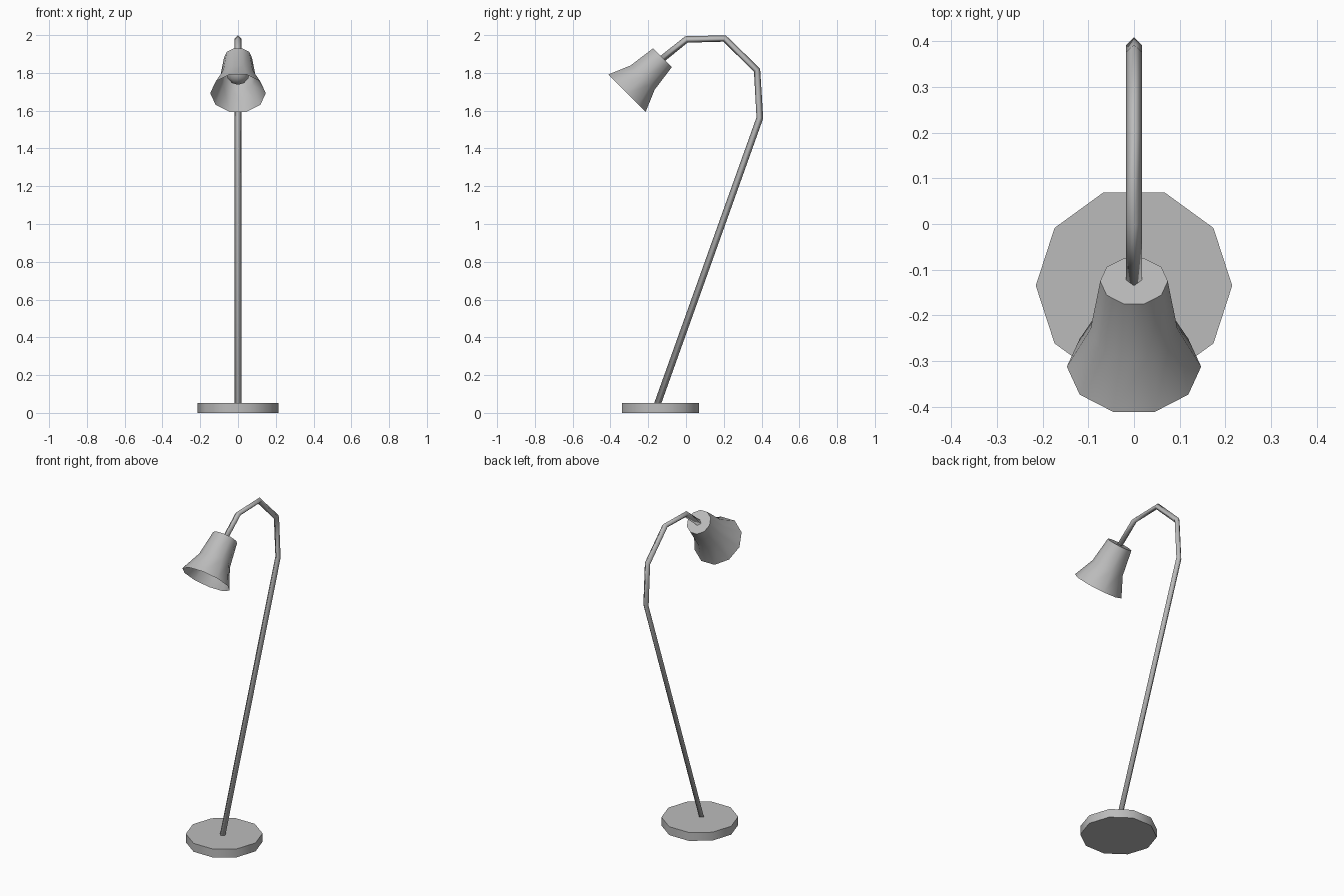
import bpy, bmesh, math
from mathutils import Vector, Matrix

cube = bpy.data.objects.get("Cube")
if cube:
    bpy.data.objects.remove(cube)

grey = bpy.data.materials.new("light grey")
grey.use_nodes = True
colour = (0.5, 0.5, 0.5, 1)
grey.diffuse_color = colour
grey.node_tree.nodes["Principled BSDF"].inputs["Base Color"].default_value = colour


def finish(name, bm, smooth_angle=None):
    bmesh.ops.recalc_face_normals(bm, faces=bm.faces)
    mesh = bpy.data.meshes.new(name)
    bm.to_mesh(mesh)
    bm.free()
    mesh.materials.append(grey)
    obj = bpy.data.objects.new(name, mesh)
    bpy.context.collection.objects.link(obj)
    if smooth_angle:
        bpy.ops.object.select_all(action='DESELECT')
        obj.select_set(True)
        bpy.context.view_layer.objects.active = obj
        bpy.ops.object.shade_smooth_by_angle(angle=math.radians(smooth_angle))
    return obj


def loft(rings, close_start=True, close_end=True):
    """Rings are (centre, side axis, up axis, radius, sides)."""
    bm = bmesh.new()
    loops = []
    for centre, side, up, radius, count in rings:
        angles = [math.tau * i / count for i in range(count)]
        loops.append([bm.verts.new(centre + radius * (side * math.cos(a) + up * math.sin(a)))
                      for a in angles])
    for low, high in zip(loops, loops[1:]):
        for i in range(len(low)):
            j = (i + 1) % len(low)
            bm.faces.new((low[i], low[j], high[j], high[i]))
    if close_start:
        bm.faces.new(loops[0])
    if close_end:
        bm.faces.new(loops[-1])
    return bm


X, Y = Vector((1, 0, 0)), Vector((0, 1, 0))

# Ten-sided foot
foot = [(Vector((0, -0.135, z)), X, Y, 0.215, 10) for z in (0, 0.052)]
finish("base", loft(foot), 40)

# Bent four-sided pole, with each ring on the bisector of its joint
path = [Vector((0, y, z)) for y, z in
        ((-0.157, 0.03), (0.391, 1.562), (0.376, 1.815),
         (0.204, 1.982), (0.002, 1.977), (-0.13, 1.871))]
rings = []
for i, p in enumerate(path):
    before = (p - path[i - 1]).normalized() if i else Vector()
    after = (path[i + 1] - p).normalized() if i + 1 < len(path) else Vector()
    tangent = (before + after).normalized()
    rings.append((p, X, tangent.cross(X), 0.018, 4))
finish("pole", loft(rings), 100)

# Flared shade, closed at the top and open at the rim
axis = Vector((0, -1, -1)).normalized()
top = Vector((0, -0.125, 1.88))
profile = ((0, 0.074), (0.148, 0.095), (0.265, 0.147))
shade = [(top + axis * d, X, axis.cross(X), r, 10) for d, r in profile]
finish("shade", loft(shade, close_end=False), 40)

# Bulb inside the shade
bm = bmesh.new()
bmesh.ops.create_uvsphere(bm, u_segments=10, v_segments=6, radius=0.066,
                          matrix=Matrix.Translation((0, -0.2, 1.803)))
finish("bulb", bm, 60)
